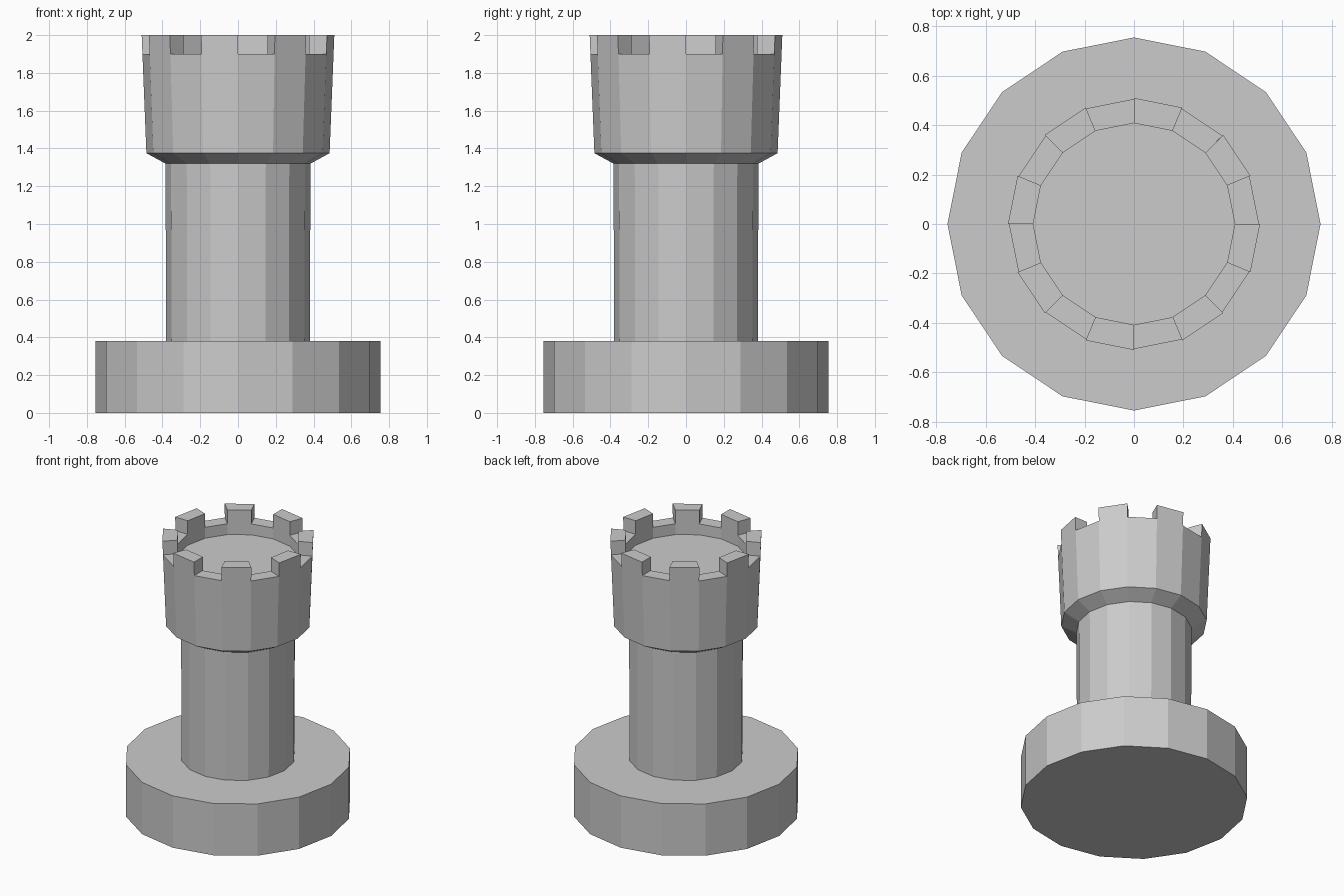
import bpy, bmesh, math

if "Cube" in bpy.data.objects:
    bpy.data.objects.remove(bpy.data.objects["Cube"])

SIDES = 16


def lathe(bm, profile):
    """Revolve (radius, z) points into a 16-sided surface; returns bands of faces.
    A zero radius closes the surface with a flat cap."""
    rings = []
    for r, z in profile:
        angles = [2 * math.pi * i / SIDES for i in range(SIDES)]
        rings.append([bm.verts.new((r * math.cos(a), r * math.sin(a), z)) for a in angles])
    bands = []
    for low, high in zip(rings, rings[1:]):
        bands.append([bm.faces.new((low[i], low[(i + 1) % SIDES],
                                    high[(i + 1) % SIDES], high[i]))
                      for i in range(SIDES)])
    return rings, bands


def finish(bm, name):
    mesh = bpy.data.meshes.new(name)
    bm.normal_update()
    bm.to_mesh(mesh)
    bm.free()
    obj = bpy.data.objects.new(name, mesh)
    bpy.context.collection.objects.link(obj)
    return obj


# Wide foot disc with a flat underside
bm = bmesh.new()
rings, _ = lathe(bm, [(0.755, 0), (0.755, 0.38), (0.38, 0.38)])
bm.faces.new(rings[0][::-1])
finish(bm, "base")

# Shaft
bm = bmesh.new()
lathe(bm, [(0.38, 0.38), (0.384, 1.32)])
finish(bm, "column")

# Flared head with a sunken floor
bm = bmesh.new()
rings, bands = lathe(bm, [(0.384, 1.32), (0.485, 1.375), (0.506, 1.9),
                          (0.408, 1.9), (0.408, 1.82)])
bm.faces.new(rings[-1])

# Battlements: raise every second face of the rim
raised = bmesh.ops.extrude_discrete_faces(bm, faces=bands[2][1::2])["faces"]
for face in raised:
    for v in face.verts:
        v.co.z = 2.0
        if v.co.xy.length > 0.45:
            v.co.xy *= 0.51 / 0.506
bmesh.ops.remove_doubles(bm, verts=bm.verts, dist=0.0001)
finish(bm, "battlement_head")
